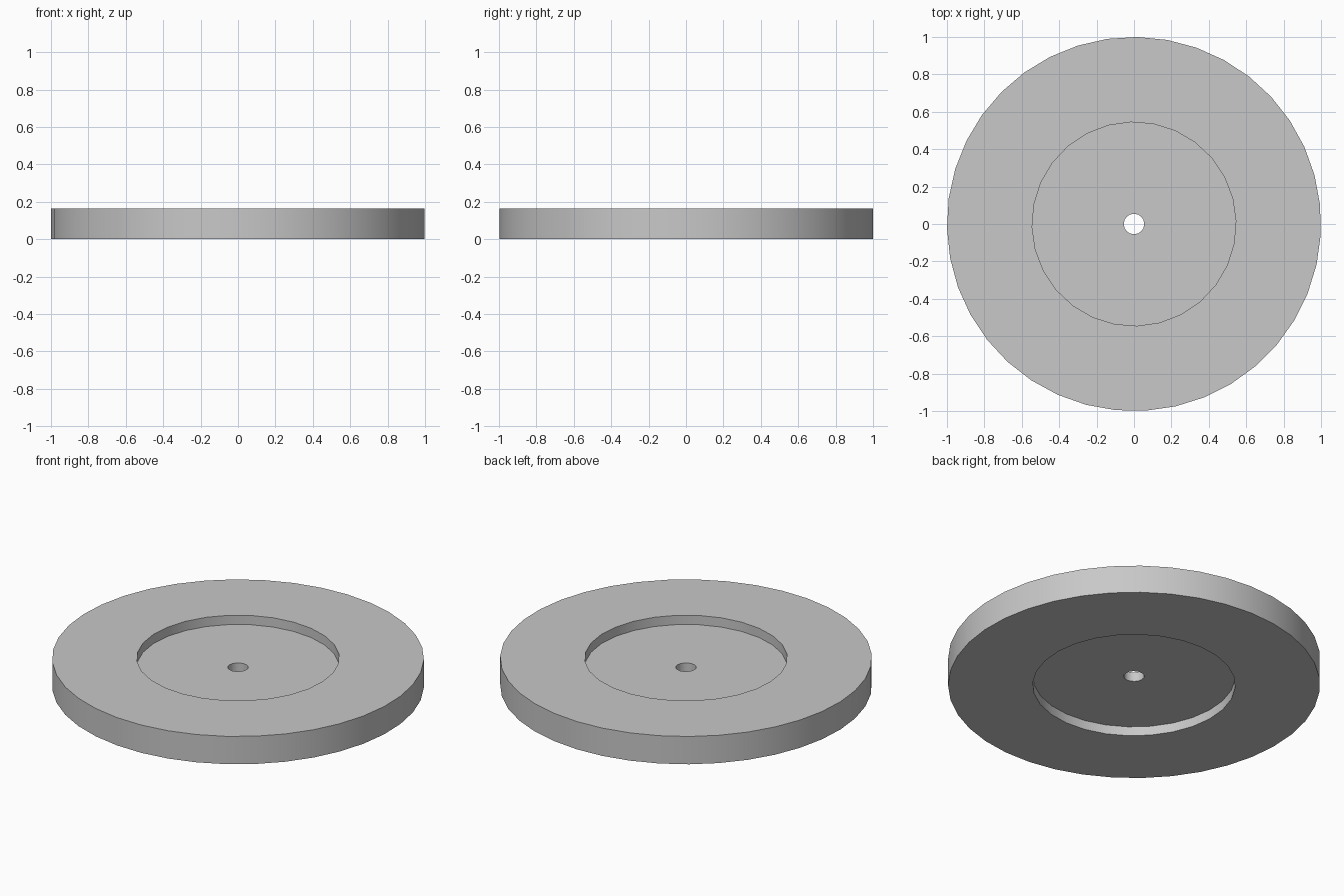
import bpy
import math

cube = bpy.data.objects.get("Cube")
if cube:
    bpy.data.objects.remove(cube, do_unlink=True)

HEIGHT = 0.165
RECESS = HEIGHT / 3      # depth of the recess on each side
OVER = 0.1               # how far cutters stick out

grey = bpy.data.materials.new("grey")
grey.use_nodes = True
colour = (0.58, 0.58, 0.58, 1)
grey.diffuse_color = colour
grey.node_tree.nodes["Principled BSDF"].inputs["Base Color"].default_value = colour


def cylinder(name, radius, sides, bottom, top, start):
    """Upright cylinder with its first corner at the start angle."""
    bpy.ops.mesh.primitive_cylinder_add(
        vertices=sides, radius=radius, depth=top - bottom,
        location=(0, 0, (bottom + top) / 2),
        rotation=(0, 0, math.radians(start)))
    obj = bpy.context.object
    obj.name = name
    bpy.ops.object.transform_apply(location=True, rotation=True, scale=True)
    return obj


# Solid disc
disc = cylinder("wheel_disc", 1.0, 39, 0, HEIGHT, -1)
disc.data.materials.append(grey)

# Recesses on both faces and the axle hole
cutters = [
    cylinder("top_recess", 0.545, 28, HEIGHT - RECESS, HEIGHT + OVER, 1.8),
    cylinder("bottom_recess", 0.545, 28, -OVER, RECESS, 1.8),
    cylinder("axle_hole", 0.055, 16, -OVER, HEIGHT + OVER, 0),
]
for cutter in cutters:
    cutter.hide_render = True
    cutter.data.materials.append(grey)
    bpy.context.view_layer.objects.active = disc
    cut = disc.modifiers.new(cutter.name, "BOOLEAN")
    cut.operation = "DIFFERENCE"
    cut.solver = "EXACT"
    cut.object = cutter
    bpy.ops.object.modifier_apply(modifier=cut.name)
    bpy.data.objects.remove(cutter, do_unlink=True)

# Smooth walls, sharp rims
bpy.ops.object.select_all(action="DESELECT")
disc.select_set(True)
bpy.context.view_layer.objects.active = disc
bpy.ops.object.shade_smooth_by_angle(angle=math.radians(40))
